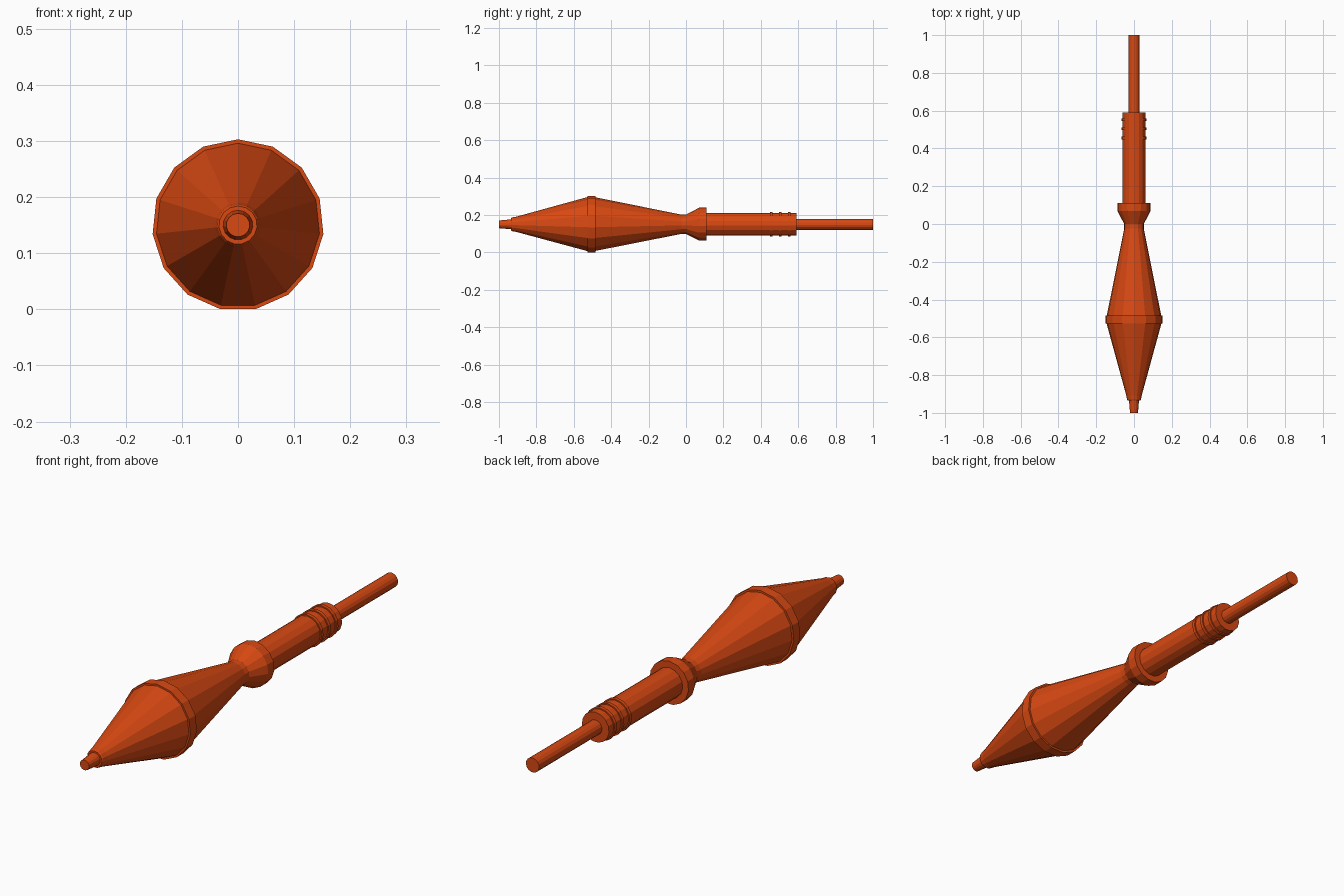
import bpy, bmesh
from math import sin, cos, pi

if "Cube" in bpy.data.objects:
    bpy.data.objects.remove(bpy.data.objects["Cube"])

CENTER_Z = 0.15
SIDES = 15

mat = bpy.data.materials.new("orange")
mat.diffuse_color = (0.68, 0.065, 0.006, 1)
mat.use_nodes = True
mat.node_tree.nodes["Principled BSDF"].inputs["Base Color"].default_value = mat.diffuse_color


def turned(name, profile, sides=SIDES):
    """Capped solid of revolution about the y axis; profile is (y, radius)."""
    bm = bmesh.new()
    rings = []
    for y, r in profile:
        rings.append([bm.verts.new((r * sin(2 * pi * i / sides), y,
                                    CENTER_Z + r * cos(2 * pi * i / sides)))
                      for i in range(sides)])
    for a, b in zip(rings, rings[1:]):
        for i in range(sides):
            j = (i + 1) % sides
            bm.faces.new((a[i], a[j], b[j], b[i]))
    bm.faces.new(rings[0])
    bm.faces.new(rings[-1])
    bmesh.ops.recalc_face_normals(bm, faces=bm.faces)
    mesh = bpy.data.meshes.new(name)
    bm.to_mesh(mesh)
    bm.free()
    mesh.materials.append(mat)
    obj = bpy.data.objects.new(name, mesh)
    bpy.context.collection.objects.link(obj)
    return obj


# Nose: small tapered tip with a collar
turned("nose_tip", [(-1.0, 0.021), (-0.93, 0.027)])

# Double-cone head with its wide band and narrow neck
turned("head", [(-0.935, 0.034), (-0.93, 0.037), (-0.908, 0.041),
                (-0.527, 0.146), (-0.527, 0.153), (-0.485, 0.153),
                (-0.485, 0.145), (-0.025, 0.052), (0.0, 0.052)])

# Flared collar behind the head
turned("flared_collar", [(0.0, 0.052), (0.07, 0.089), (0.11, 0.089)])

# Booster tube with three raised rings
turned("booster_tube", [(0.10, 0.062), (0.59, 0.062)])
for n, y in enumerate((0.455, 0.504, 0.552)):
    turned(f"tube_ring_{n + 1}", [(y - 0.007, 0.067), (y + 0.007, 0.067)])

# Thin tail rod
turned("tail_rod", [(0.58, 0.03), (1.0, 0.03)])
